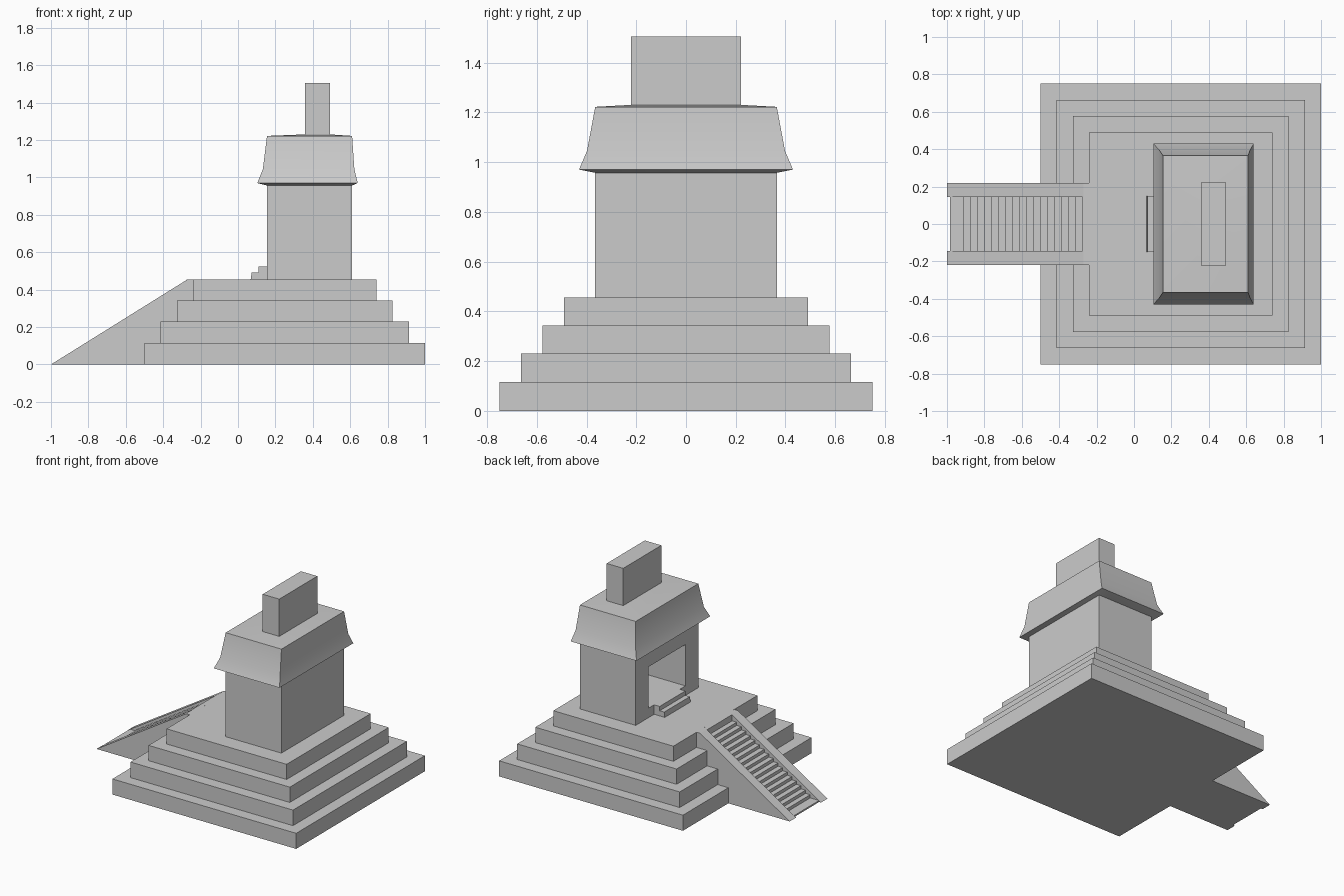
import bpy, bmesh

if "Cube" in bpy.data.objects:
    bpy.data.objects.remove(bpy.data.objects["Cube"])


def finish(name, bm):
    bmesh.ops.recalc_face_normals(bm, faces=bm.faces[:])
    mesh = bpy.data.meshes.new(name)
    bm.to_mesh(mesh)
    bm.free()
    ob = bpy.data.objects.new(name, mesh)
    bpy.context.collection.objects.link(ob)
    return ob


def loft(name, rings):
    """Closed solid through rectangles (x_min, x_max, y_half, z)."""
    bm = bmesh.new()
    loops = [[bm.verts.new(p) for p in ((x0, -y, z), (x1, -y, z), (x1, y, z), (x0, y, z))]
             for x0, x1, y, z in rings]
    for a, b in zip(loops, loops[1:]):
        for i in range(4):
            j = (i + 1) % 4
            bm.faces.new((a[i], a[j], b[j], b[i]))
    bm.faces.new(loops[0])
    bm.faces.new(loops[-1])
    return finish(name, bm)


def block(name, x0, x1, y, z0, z1):
    return loft(name, [(x0, x1, y, z0), (x0, x1, y, z1)])


def extrude_y(name, profile, y0, y1):
    """Extrude an (x, z) outline from y0 to y1."""
    bm = bmesh.new()
    face = bm.faces.new([bm.verts.new((x, y0, z)) for x, z in profile])
    new = bmesh.ops.extrude_face_region(bm, geom=[face])["geom"]
    bmesh.ops.translate(bm, vec=(0, y1 - y0, 0),
                        verts=[v for v in new if isinstance(v, bmesh.types.BMVert)])
    return finish(name, bm)


# Stepped base: four terraces in one solid
TOP = 0.455
levels = [0, 0.115, 0.23, 0.343, TOP]
rings = []
for i in range(4):
    h = 0.75 - 0.0867 * i
    rings += [(0.25 - h, 0.25 + h, h, levels[i]), (0.25 - h, 0.25 + h, h, levels[i + 1])]
loft("terraces", rings)

# Main stairway between two sloping side ramps
ramp = [(-1, 0), (-0.27, TOP), (-0.24, TOP), (-0.24, 0)]
for side, name in ((1, "ramp_back"), (-1, "ramp_front")):
    extrude_y(name, ramp, side * 0.145, side * 0.22)
pitch, rise = 0.0375, 0.0234
steps = [(-0.985, 0)]
for k in range(18):
    x, z = -0.95 + pitch * k, 0.011 + rise * k
    steps += [(x - (pitch if k == 0 else 0) + (0.003 if k == 0 else 0), z), (x + pitch, z)]
steps += [(-0.275, TOP), (-0.24, TOP), (-0.24, 0)]
extrude_y("stairs", steps, -0.145, 0.145)

# Temple with a room hollowed out behind the doorway
temple = block("temple", 0.155, 0.61, 0.365, TOP, 0.957)
room = block("room_cutter", 0.0, 0.465, 0.215, 0.525, 0.83)
room.hide_render = True
cut = temple.modifiers.new("doorway", 'BOOLEAN')
cut.object = room
cut.operation = 'DIFFERENCE'
cut.solver = 'EXACT'
bpy.context.view_layer.objects.active = temple
temple.select_set(True)
bpy.ops.object.modifier_apply(modifier="doorway")
bpy.data.objects.remove(room)
temple.select_set(False)

# Two door steps
extrude_y("door_steps", [(0.068, TOP), (0.073, 0.493), (0.11, 0.493), (0.11, 0.525),
                         (0.155, 0.525), (0.155, TOP)], -0.15, 0.15)

# Flared roof with a nearly flat top
roof = loft("roof", [(0.155, 0.61, 0.365, 0.957), (0.103, 0.64, 0.43, 0.97),
                     (0.133, 0.622, 0.398, 1.045), (0.155, 0.61, 0.365, 1.222),
                     (0.357, 0.492, 0.222, 1.23)])
bpy.context.view_layer.objects.active = roof
roof.select_set(True)
bpy.ops.object.shade_smooth_by_angle(angle=0.5)

# Roof comb
block("roof_comb", 0.357, 0.492, 0.222, 1.228, 1.505)
